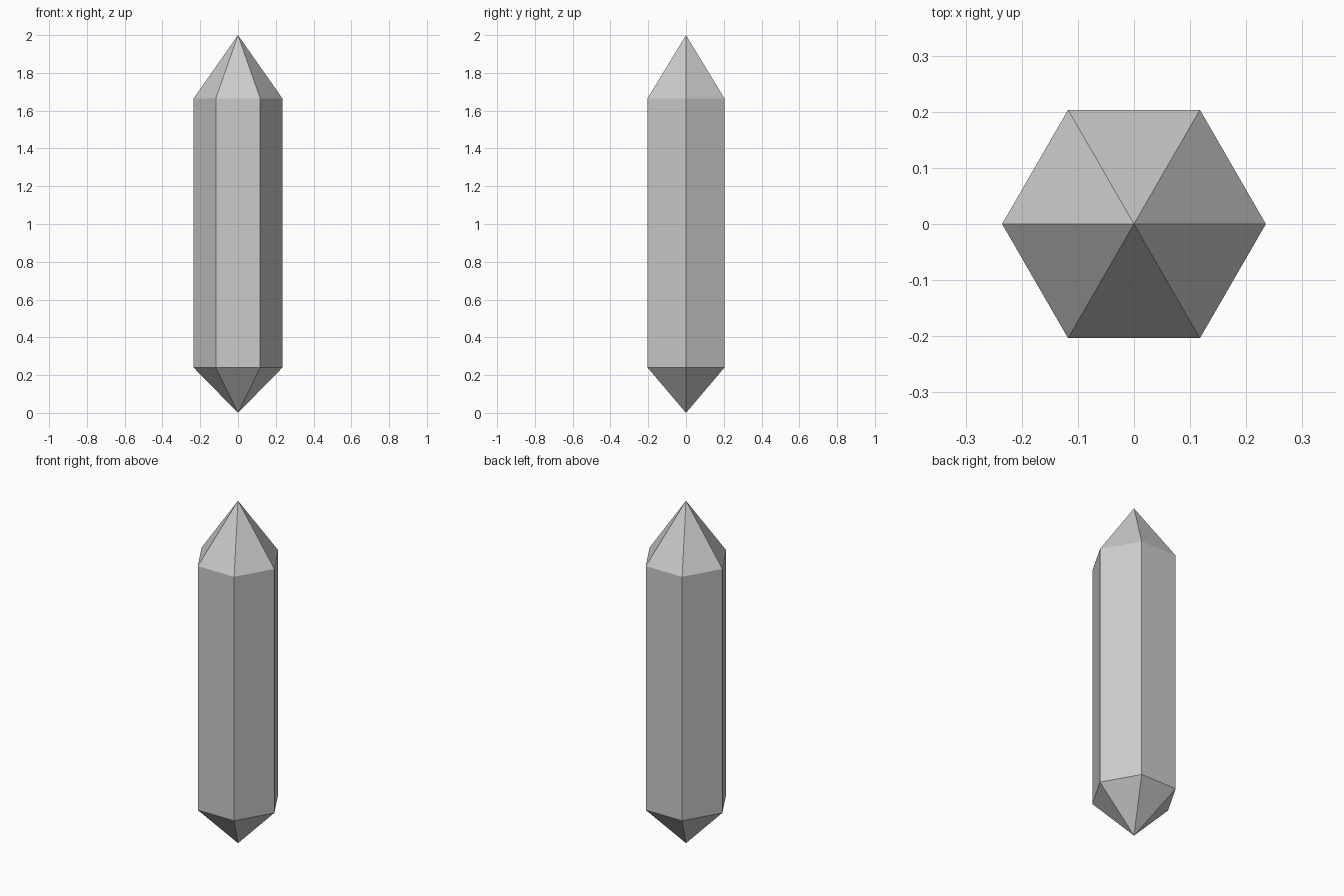
import bpy
import bmesh
from math import cos, sin, tau

if "Cube" in bpy.data.objects:
    bpy.data.objects.remove(bpy.data.objects["Cube"])

SIDES = 6
RADIUS = 0.235
Z_BOTTOM, Z_LOW, Z_HIGH, Z_TOP = 0.0, 0.24, 1.665, 2.0

bm = bmesh.new()


def ring(z):
    return [bm.verts.new((RADIUS * cos(tau * i / SIDES), RADIUS * sin(tau * i / SIDES), z))
            for i in range(SIDES)]


# Two hexagonal rings and the two tips
low, high = ring(Z_LOW), ring(Z_HIGH)
bottom = bm.verts.new((0, 0, Z_BOTTOM))
top = bm.verts.new((0, 0, Z_TOP))

# Each side: lower point, shaft panel, upper point
for i in range(SIDES):
    j = (i + 1) % SIDES
    bm.faces.new((bottom, low[j], low[i]))
    bm.faces.new((low[i], low[j], high[j], high[i]))
    bm.faces.new((high[i], high[j], top))

mesh = bpy.data.meshes.new("crystal")
bm.to_mesh(mesh)
bm.free()
crystal = bpy.data.objects.new("crystal", mesh)
bpy.context.collection.objects.link(crystal)
